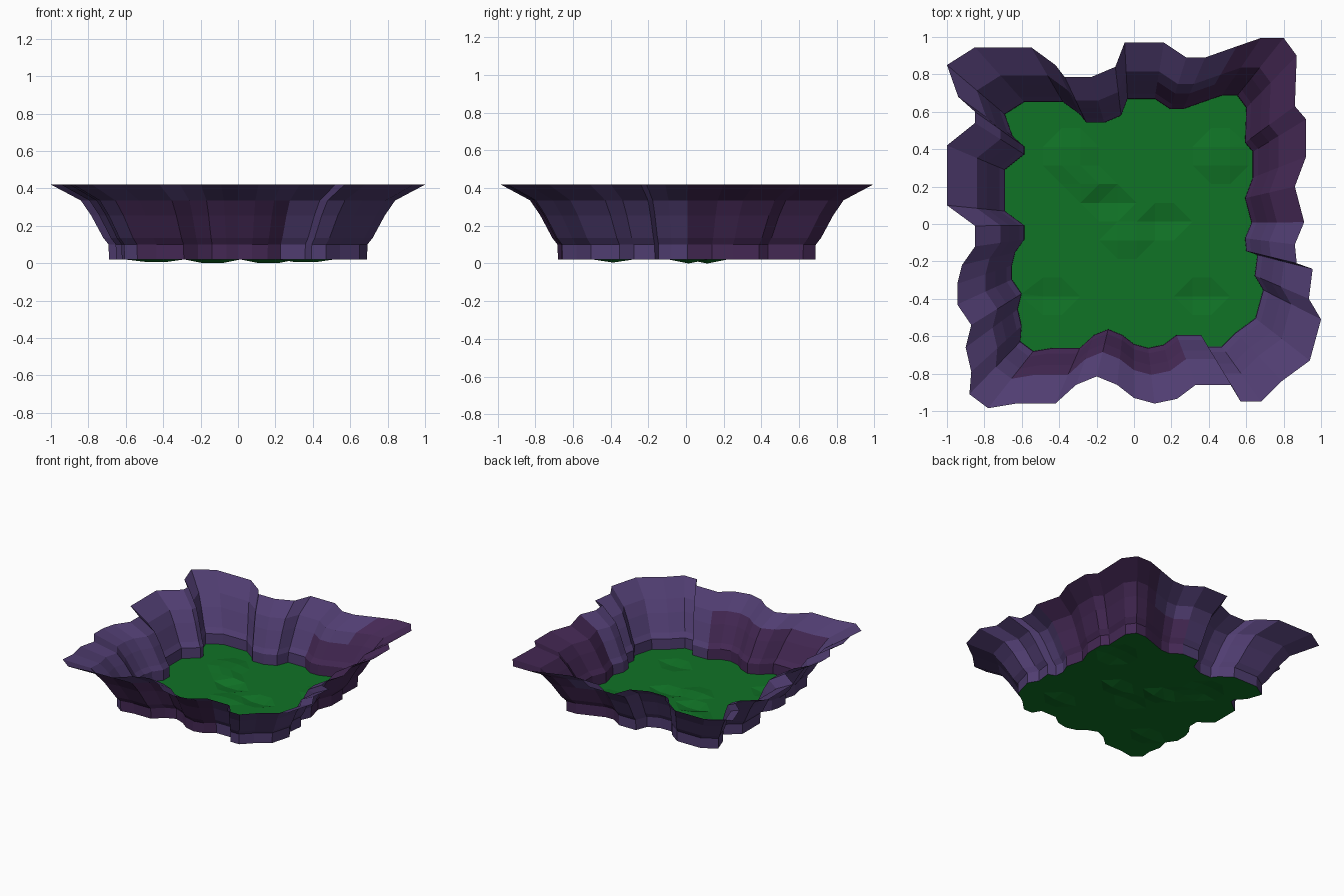
import bpy, bmesh, math
from mathutils import Vector

if "Cube" in bpy.data.objects:
    bpy.data.objects.remove(bpy.data.objects["Cube"])


def srgb(r, g, b):
    def lin(c):
        c /= 255
        return c / 12.92 if c <= 0.04045 else ((c + 0.055) / 1.055) ** 2.4
    return (lin(r), lin(g), lin(b), 1)


def material(name, rgb):
    m = bpy.data.materials.new(name)
    m.diffuse_color = srgb(*rgb)
    m.use_nodes = True
    m.node_tree.nodes["Principled BSDF"].inputs["Base Color"].default_value = m.diffuse_color
    return m


violet = material("violet rock", (80, 61, 113))
plum = material("plum rock", (68, 40, 84))
green = material("grass green", (16, 115, 38))


def finish(name, bm, mats):
    me = bpy.data.meshes.new(name)
    bm.to_mesh(me)
    bm.free()
    for m in mats:
        me.materials.append(m)
    ob = bpy.data.objects.new(name, me)
    bpy.context.collection.objects.link(ob)
    return ob


# Craggy rim outline, clockwise from the back left corner
RIM = [
    (-1, .85), (-.85, .945), (-.55, .945), (-.42, .85), (-.37, .785), (-.23, .785),
    (-.10, .84), (-.05, .97), (.16, .97), (.28, .89), (.38, .89), (.55, .95),
    (.68, .995), (.80, .995), (.87, .90), (.86, .63), (.92, .56), (.92, .36),
    (.86, .20), (.91, .01), (.86, -.11), (.87, -.21), (.955, -.24), (.935, -.40),
    (1, -.51), (.94, -.73), (.79, -.84), (.68, -.95), (.57, -.95), (.52, -.86),
    (.33, -.86), (.23, -.935), (.11, -.96), (0, -.93), (-.09, -.86), (-.20, -.815),
    (-.31, -.86), (-.42, -.96), (-.63, -.96), (-.78, -.985), (-.88, -.91), (-.87, -.79),
    (-.90, -.66), (-.87, -.54), (-.945, -.43), (-.945, -.32), (-.92, -.22), (-.85, -.12),
    (-.85, -.01), (-1, .10), (-1, .42), (-.85, .54), (-.85, .60), (-.94, .68)]

# Cliff section: (scale of the rim outline, height)
PROFILE = [(.69, .02), (.692, .10), (.72, .135), (.785, .255), (.84, .335), (1, .42)]

# Cliff wall: the rim outline scaled down along the profile
bm = bmesh.new()
rings = [[bm.verts.new((x * s, y * s, z)) for x, y in RIM] for s, z in PROFILE]
n = len(RIM)
for lo, hi in zip(rings, rings[1:]):
    for i in range(n):
        j = (i + 1) % n
        f = bm.faces.new((lo[i], lo[j], hi[j], hi[i]))
        c = f.calc_center_median()
        a = math.degrees(math.atan2(c.y, c.x)) % 360
        # plum seams in the back right corner and low along the front left
        f.material_index = int(5 < a < 62 or (62 <= a < 85 and c.z < .2)
                               or (232 < a < 295 and c.z < .33))
finish("cliff_wall", bm, [violet, plum])

# Valley floor: the outline cut into a grid, with shallow hollows and mounds
bm = bmesh.new()
s = PROFILE[0][0]
bm.faces.new([bm.verts.new((x * s, y * s, .02)) for x, y in reversed(RIM)])
for axis in (Vector((1, 0, 0)), Vector((0, 1, 0))):
    for k in range(-6, 7):
        bmesh.ops.bisect_plane(bm, geom=bm.verts[:] + bm.edges[:] + bm.faces[:],
                               plane_co=axis * (k * .1 + .013), plane_no=axis, dist=1e-5)
BUMPS = [(-.35, .38, .015), (-.15, .10, -.02), (.20, 0, -.02), (.40, -.38, -.015),
         (-.40, -.38, -.014), (.50, .38, .015), (-.28, .22, .012), (0, -.1, .012)]
for v in bm.verts:
    if not v.is_boundary:
        for x, y, h in BUMPS:
            if abs(v.co.x - x) < .1 and abs(v.co.y - y) < .08:
                v.co.z = .02 + h
bmesh.ops.triangulate(bm, faces=bm.faces[:])
finish("valley_floor", bm, [green])
